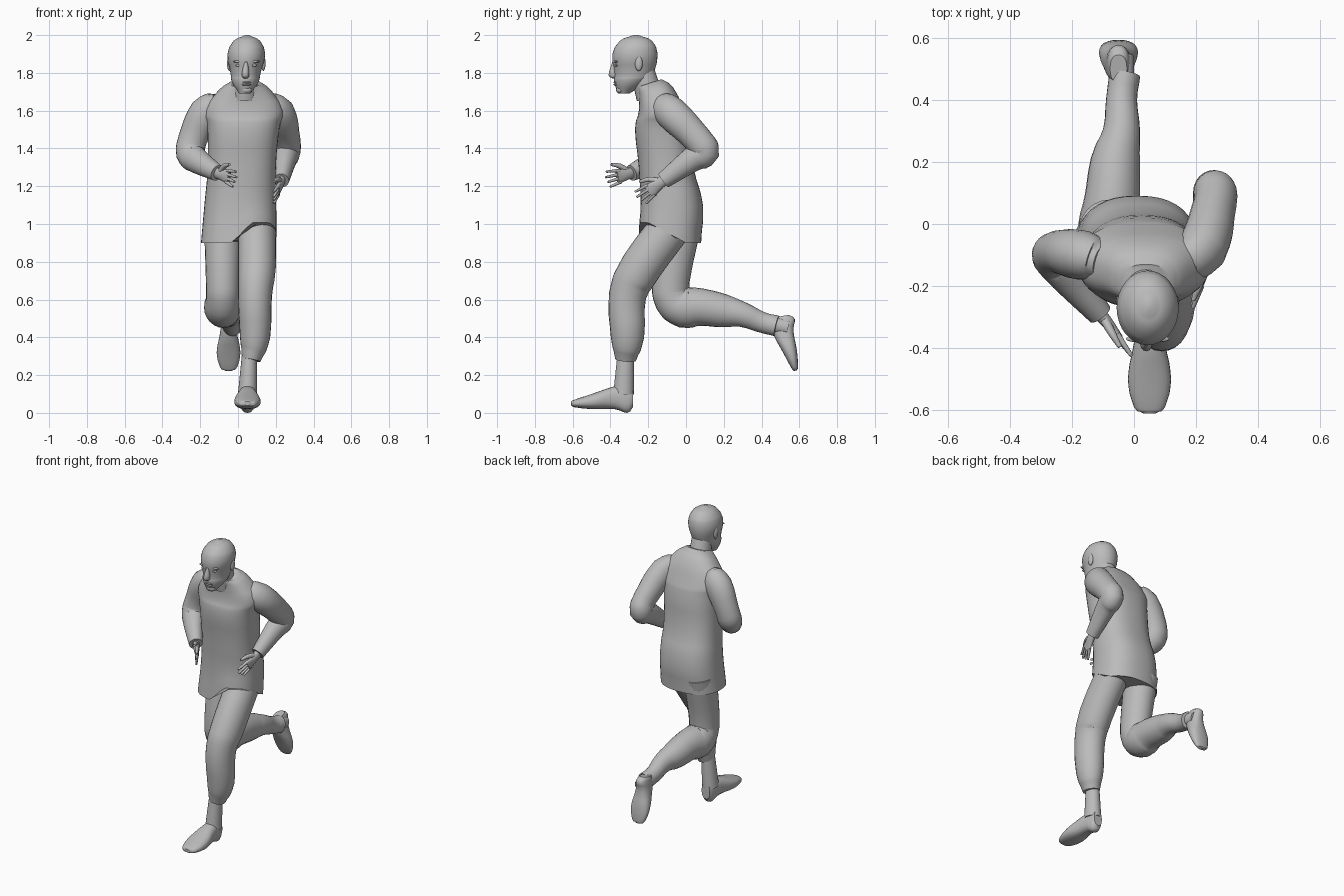
import bpy, bmesh, math
from mathutils import Vector, Matrix

cube = bpy.data.objects.get("Cube")
if cube:
    bpy.data.objects.remove(cube, do_unlink=True)

grey = bpy.data.materials.new("matte_grey")
grey.use_nodes = True
grey.diffuse_color = (0.5, 0.5, 0.5, 1)
grey.node_tree.nodes["Principled BSDF"].inputs["Base Color"].default_value = grey.diffuse_color

X, Y, Z = Matrix.Identity(3)


def finish(name, bm):
    bmesh.ops.recalc_face_normals(bm, faces=bm.faces[:])
    mesh = bpy.data.meshes.new(name)
    bm.to_mesh(mesh)
    bm.free()
    mesh.materials.append(grey)
    obj = bpy.data.objects.new(name, mesh)
    bpy.context.collection.objects.link(obj)
    bpy.ops.object.select_all(action="DESELECT")
    obj.select_set(True)
    bpy.context.view_layer.objects.active = obj
    bpy.ops.object.shade_smooth_by_angle(angle=math.radians(40))
    return obj


def spline(rows, steps=5):
    """Smooth curve through rows of numbers."""
    rows = [Vector(row) for row in rows]
    last = len(rows) - 1
    slopes = []
    for i in range(last + 1):
        before, after = max(i - 1, 0), min(i + 1, last)
        slopes.append((rows[after] - rows[before]) / (after - before))
    points = []
    for i in range(last):
        gap = rows[i + 1] - rows[i]
        for step in range(steps):
            t = step / steps
            ease = t * t * (3 - 2 * t)
            bend = (slopes[i] - gap) * (1 - t) - (slopes[i + 1] - gap) * t
            points.append(rows[i] + gap * ease + (bend + gap * (1 - 2 * t)) * t * (1 - t)
                          - gap * (ease - t))
    return points + [rows[last]]


def loft(name, rows, side=X, normal=None, power=2, sides=24, warp=None):
    """Skin rings (x, y, z, radius, depth); they face along the path or a given normal."""
    points = spline(rows)
    centres = [point.to_3d() for point in points] if len(points[0]) < 5 else \
        [Vector(point[:3]) for point in points]
    bm = bmesh.new()
    rings = []
    for i, (centre, point) in enumerate(zip(centres, points)):
        path = centres[min(i + 1, len(centres) - 1)] - centres[max(i - 1, 0)]
        along = normal or path.normalized()
        u = (side - along * side.dot(along)).normalized()
        v = along.cross(u)
        ring = []
        for k in range(sides):
            angle = math.tau * k / sides
            c, s = math.cos(angle), math.sin(angle)
            across = math.copysign(abs(c) ** (2 / power), c) * point[3]
            depth = math.copysign(abs(s) ** (2 / power), s) * point[-1]
            co = centre + u * across + v * depth
            ring.append(bm.verts.new(warp(co) if warp else co))
        rings.append(ring)
    for low, high in zip(rings, rings[1:]):
        for k in range(sides):
            n = (k + 1) % sides
            bm.faces.new((low[k], low[n], high[n], high[k]))
    bm.faces.new(rings[0])
    bm.faces.new(rings[-1])
    return finish(name, bm)


def limb(name, rows, side=X, **options):
    """Tube through rows of (x, y, z, radius), slightly deeper than wide."""
    return loft(name, [(*row, row[-1] * 1.1) for row in rows], side, **options)


def midline(z):
    """The body leans a little to its left towards the head."""
    return (z - 0.8) * 0.04


def column(name, rows, **options):
    """Level rings from rows of (z, front, back, half width)."""
    return loft(name, [(midline(z), (front + back) / 2, z, half, (back - front) / 2)
                       for z, front, back, half in rows], normal=Z, **options)


def ellipsoid(name, centre, size):
    bm = bmesh.new()
    bmesh.ops.create_uvsphere(bm, u_segments=16, v_segments=10, radius=1)
    bm.transform(Matrix.Translation(centre) @ Matrix.Diagonal((*size, 1)))
    return finish(name, bm)


def clamp(value):
    return max(0, min(1, value))


# Shirt: hem lifted over the forward thigh, collar dipped at the front
def drape(co):
    lift = clamp(co.x * 10 + 0.3) * clamp(-co.y * 5) * clamp((1.2 - co.z) * 3)
    collar = clamp((co.z - 1.6) * 7) * (co.y + 0.18) / 3
    return co + Z * (lift * 0.12 + collar)


column("shirt", [
    (0.9, -0.25, 0.08, 0.2), (1.1, -0.24, 0.09, 0.19),
    (1.3, -0.25, 0.04, 0.18), (1.5, -0.27, 0.02, 0.19),
    (1.6, -0.25, -0.01, 0.21), (1.7, -0.25, -0.07, 0.14),
    (1.75, -0.26, -0.13, 0.08)], power=2.4, sides=40, warp=drape)

# Sleeves, each ending at a wrist
left_wrist = Vector((0.23, -0.12, 1.23))
right_wrist = Vector((-0.11, -0.29, 1.27))
limb("left_sleeve", [
    (0.14, -0.13, 1.63, 0.06), (0.22, -0.08, 1.59, 0.08),
    (0.26, 0.06, 1.45, 0.07), (0.26, 0.1, 1.38, 0.07),
    (0.25, 0.03, 1.34, 0.06), (*left_wrist, 0.04)])
limb("right_sleeve", [
    (-0.1, -0.12, 1.63, 0.06), (-0.17, -0.1, 1.59, 0.08),
    (-0.24, -0.09, 1.45, 0.07), (-0.25, -0.11, 1.37, 0.07),
    (-0.21, -0.17, 1.33, 0.06), (*right_wrist, 0.04)], side=Y)


# Hands: palm, four fanned fingers and a thumb
def hand(name, wrist, along, across):
    along = Vector(along).normalized()
    across = (across - along * across.dot(along)).normalized()
    inward = along.cross(across)

    def at(length, width, bend=0):
        return tuple(wrist + along * length + across * width + inward * bend)

    loft(name + "_palm", [
        (*at(-0.02, 0), 0.03, 0.02), (*at(0.03, 0), 0.03, 0.02),
        (*at(0.1, 0), 0.04, 0.01)], side=across)
    for i, finger in enumerate(("index", "middle", "ring", "little")):
        width = 0.03 - 0.02 * i
        reach = 0.17 - 0.01 * abs(i - 1)
        limb(f"{name}_{finger}_finger", [
            (*at(0.08, width), 0.01), (*at(reach, width * 1.4, 0.01), 0.006)],
            side=across, sides=10)
    limb(name + "_thumb", [
        (*at(0.02, 0.01), 0.016), (*at(0.06, 0.05, 0.01), 0.013),
        (*at(0.11, 0.07, 0.02), 0.007)], side=inward, sides=10)


hand("left_hand", left_wrist, (-0.2, -0.8, -0.6), Z - Y)
hand("right_hand", right_wrist, (0.6, -0.7, -0.2), Z)

# Trousers and ankles
limb("left_trouser_leg", [
    (0.1, -0.07, 1, 0.1), (0.1, -0.24, 0.77, 0.1), (0.09, -0.31, 0.62, 0.09),
    (0.09, -0.31, 0.4, 0.08), (0.07, -0.32, 0.28, 0.05)])
limb("left_ankle", [(0.06, -0.32, 0.3, 0.04), (0.05, -0.33, 0.1, 0.05)])
limb("right_trouser_leg", [
    (-0.08, -0.03, 1, 0.1), (-0.08, -0.08, 0.7, 0.09), (-0.08, -0.07, 0.6, 0.09),
    (-0.08, -0.01, 0.56, 0.1), (-0.07, 0.08, 0.56, 0.09), (-0.06, 0.2, 0.54, 0.08),
    (-0.04, 0.3, 0.52, 0.06), (-0.04, 0.4, 0.48, 0.05), (-0.03, 0.48, 0.46, 0.05)])
limb("right_ankle", [(-0.04, 0.42, 0.48, 0.04), (-0.04, 0.54, 0.45, 0.04)])


# Shoes from rows of (y, z, half width, half height), heel to toe
def shoe(name):
    rows = [(-0.28, 0.08, 0.03, 0.05), (-0.31, 0.07, 0.04, 0.07),
            (-0.38, 0.08, 0.05, 0.06), (-0.5, 0.06, 0.07, 0.04),
            (-0.59, 0.05, 0.05, 0.02), (-0.61, 0.05, 0.02, 0.01)]
    return loft(name, [(0.05, *row) for row in rows], normal=-Y, power=2.4)


shoe("left_shoe")
sole = Vector((0.05, -0.45, 0.02))
shoe("right_shoe").data.transform(
    Matrix.Translation((-0.05, 0.58, 0.37)) @ Matrix.Rotation(math.radians(100), 4, "X")
    @ Matrix.Scale(0.9, 4) @ Matrix.Translation(-sole))

# Neck, head and nose
column("neck", [(1.65, -0.26, -0.11, 0.07), (1.83, -0.3, -0.17, 0.06)])
column("head", [
    (1.69, -0.36, -0.3, 0.03), (1.75, -0.38, -0.21, 0.07),
    (1.8, -0.38, -0.17, 0.08), (1.9, -0.39, -0.15, 0.1),
    (1.97, -0.35, -0.18, 0.07), (2, -0.28, -0.25, 0.01)], sides=32)
column("nose", [
    (1.77, -0.39, -0.36, 0.01), (1.79, -0.41, -0.36, 0.02),
    (1.86, -0.39, -0.36, 0.01)], sides=12)

# Face and ears
middle = midline(1.9)
for name, z in (("upper_lip", 1.75), ("lower_lip", 1.738)):
    ellipsoid(name, (middle, -0.37, z), (0.025, 0.014, 0.006))
ellipsoid("chin", (middle, -0.35, 1.71), (0.03, 0.02, 0.02))
for name, sign in (("left", 1), ("right", -1)):
    ellipsoid(name + "_eye", (middle + sign * 0.04, -0.37, 1.84), (0.017, 0.008, 0.007))
    ellipsoid(name + "_brow", (middle + sign * 0.04, -0.37, 1.86), (0.03, 0.01, 0.007))
    ellipsoid(name + "_ear", (middle + sign * 0.09, -0.25, 1.85), (0.012, 0.02, 0.04))
